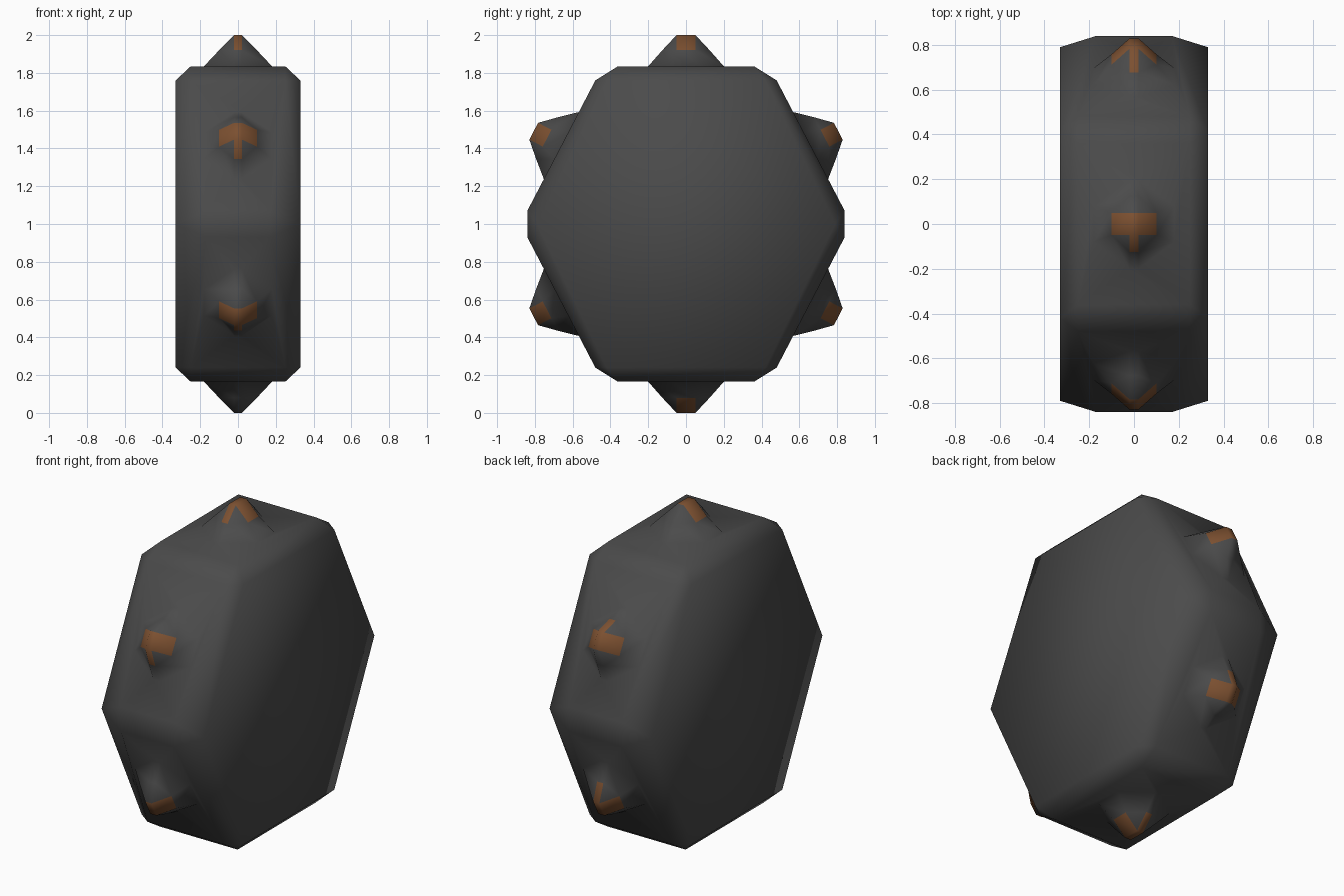
import bpy, bmesh
from mathutils import Vector

if "Cube" in bpy.data.objects:
    bpy.data.objects.remove(bpy.data.objects["Cube"])


def material(name, color):
    m = bpy.data.materials.new(name)
    m.diffuse_color = (*color, 1)
    m.use_nodes = True
    m.node_tree.nodes["Principled BSDF"].inputs["Base Color"].default_value = m.diffuse_color
    return m


bm = bmesh.new()


def vert(x, y, z):
    return bm.verts.new((x, y, z + 1))


# Six rim sides, each (y, z, half width) at start and end; other half is point-mirrored
half = [((0.84, 0.07, 0.17), (0.48, 0.76, 0.25)),
        ((0.36, 0.835, 0.25), (-0.36, 0.835, 0.25)),
        ((-0.48, 0.76, 0.25), (-0.84, 0.07, 0.17))]
sides = half + [tuple((-y, -z, w) for y, z, w in s) for s in half]
cap_half = [(0.42, 0.76), (-0.42, 0.76), (-0.79, 0)]
cap_pts = cap_half + [(-y, -z) for y, z in cap_half]

# Spike rings: half width, shoulder length, end length, height
RINGS = [(0.18, 0.08, 0.20, 0), (0.10, 0.05, 0.125, 0.085), (0.02, 0.05, 0.05, 0.165)]


def spike_ring(center, t, n, w, s, e, h):
    pts = [(w, s), (0.02, e), (-0.02, e), (-w, s),
           (-w, -s), (-0.02, -e), (0.02, -e), (w, -s)]
    out = []
    for x, d in pts:
        p = center + t * d + n * h
        out.append(vert(x, p.x, p.y))
    return out


# Rim faces with a spike welded into each
corners = []
for (y0, z0, w0), (y1, z1, w1) in sides:
    c = [vert(w1, y1, z1), vert(-w1, y1, z1), vert(-w0, y0, z0), vert(w0, y0, z0)]
    corners.append(c)
    a, b = Vector((y0, z0)), Vector((y1, z1))
    t = (b - a).normalized()
    n = Vector((t.y, -t.x))
    rings = [spike_ring((a + b) / 2, t, n, *r) for r in RINGS]
    base = rings[0]
    for k in range(4):
        bm.faces.new((c[k], base[2 * k], base[2 * k + 1]))
        bm.faces.new((c[k], base[2 * k + 1], base[(2 * k + 2) % 8], c[(k + 1) % 4]))
    for level in range(2):
        lo, hi = rings[level], rings[level + 1]
        for k in range(8):
            j = (k + 1) % 8
            f = bm.faces.new((lo[k], lo[j], hi[j], hi[k]))
            # copper on both slopes and the leading end of the tip
            f.material_index = int(level == 1 and k in (1, 3, 7))
    bm.faces.new(rings[2]).material_index = 1

# Flat hexagonal caps with chamfered edges and corners
caps = [[vert(sx * 0.33, y, z) for y, z in cap_pts] for sx in (1, -1)]
for i in range(6):
    c, d = corners[i], corners[(i + 1) % 6]
    bm.faces.new((c[0], c[1], d[2], d[3]))
    for cap, end, start in ((caps[0], 0, 3), (caps[1], 1, 2)):
        bm.faces.new((c[start], c[end], cap[i], cap[i - 1]))
        bm.faces.new((c[end], d[start], cap[i]))
for cap in caps:
    bm.faces.new(cap)

bmesh.ops.remove_doubles(bm, verts=bm.verts, dist=1e-4)
bmesh.ops.recalc_face_normals(bm, faces=bm.faces)
for f in bm.faces:
    f.smooth = True

mesh = bpy.data.meshes.new("spiked_drum")
bm.to_mesh(mesh)
bm.free()
mesh.materials.append(material("dark_grey", (0.07, 0.07, 0.07)))
mesh.materials.append(material("copper", (0.2, 0.08, 0.03)))
obj = bpy.data.objects.new("spiked_drum", mesh)
bpy.context.collection.objects.link(obj)
